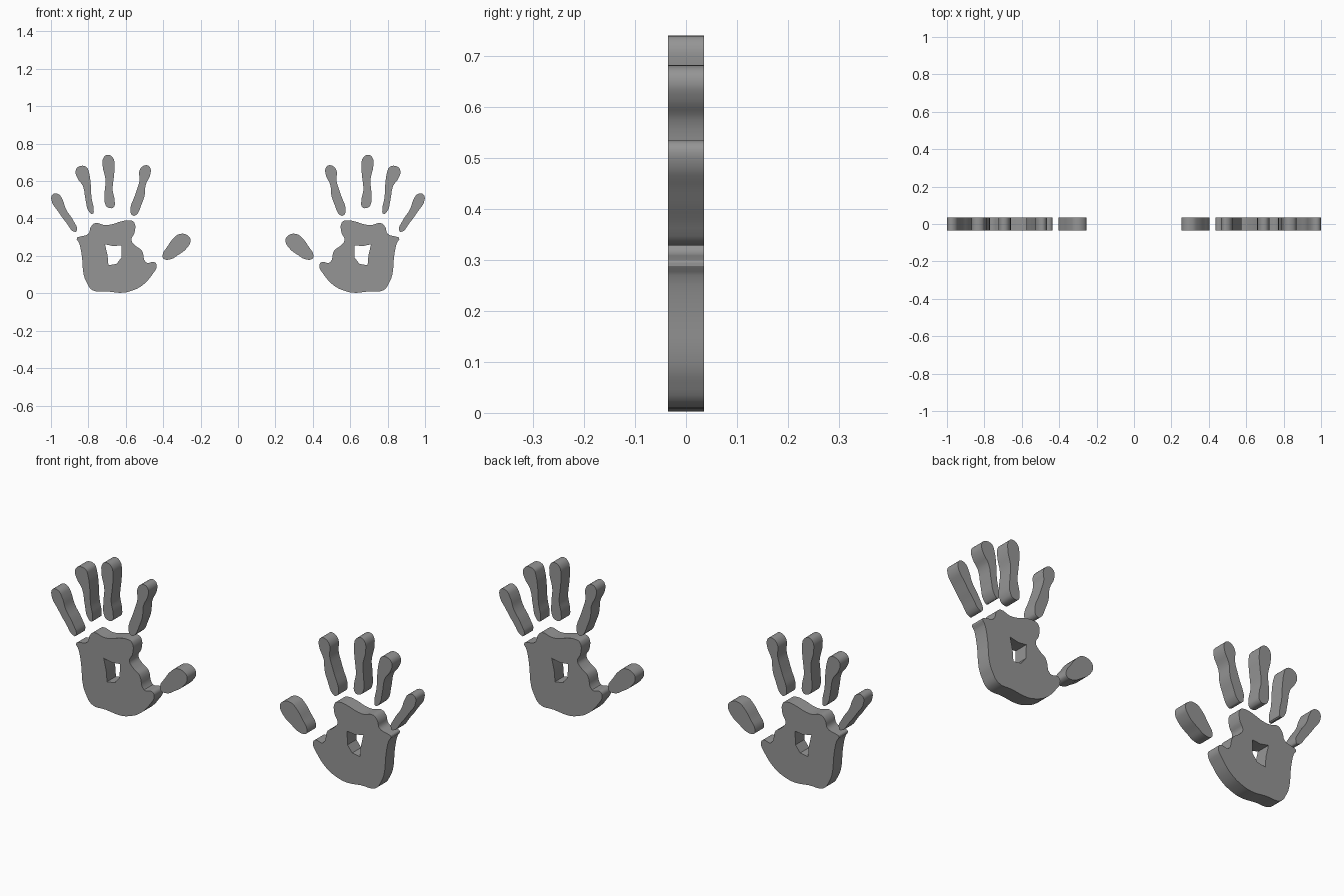
import bpy
import bmesh
import math

cube = bpy.data.objects.get("Cube")
if cube:
    bpy.data.objects.remove(cube, do_unlink=True)

HALF_DEPTH = 0.035

# One plain colour for everything
grey = bpy.data.materials.new("mid_grey")
grey.use_nodes = True
colour = (0.3, 0.3, 0.3, 1)
grey.diffuse_color = colour
grey.node_tree.nodes["Principled BSDF"].inputs["Base Color"].default_value = colour

# Outlines of the left hand in (x, z)
palm = [(.862, .295), (.845, .303), (.8, .318), (.787, .355), (.764, .375),
        (.713, .365), (.67, .37), (.633, .382), (.58, .39), (.556, .38),
        (.553, .325), (.57, .285), (.546, .253), (.515, .23), (.49, .164),
        (.447, .167), (.435, .15), (.46, .098), (.515, .04), (.57, .013),
        (.615, .003), (.7, .01), (.777, .016), (.81, .06), (.825, .1),
        (.835, .2), (.85, .27)]
palm_hole = [(.622, .257), (.665, .252), (.711, .262), (.697, .2),
             (.693, .15), (.65, .157), (.624, .19)]
little_finger = [(.99, .53), (.998, .5), (.96, .435), (.92, .38), (.872, .328),
                 (.862, .335), (.88, .388), (.92, .45), (.938, .5), (.96, .53)]
ring_finger = [(.81, .675), (.85, .678), (.868, .655), (.858, .615),
               (.83, .575), (.815, .5), (.797, .437), (.777, .425),
               (.772, .45), (.783, .51), (.788, .59), (.798, .65)]
middle_finger = [(.66, .685), (.67, .727), (.697, .74), (.718, .727),
                 (.724, .685), (.708, .605), (.713, .54), (.707, .47),
                 (.692, .457), (.665, .46), (.66, .5), (.67, .55), (.663, .63)]
index_finger = [(.472, .675), (.494, .685), (.526, .658), (.526, .605),
                (.547, .535), (.574, .43), (.56, .415), (.547, .417),
                (.515, .477), (.499, .525), (.494, .578), (.467, .643)]
thumb = [(.254, .285), (.27, .31), (.312, .317), (.344, .295), (.376, .252),
         (.403, .205), (.398, .185), (.36, .182), (.323, .203), (.275, .24)]


def add_loop(curve, points, side, handle):
    """Add one closed outline to a flat curve, flipped in x for side -1."""
    spline = curve.splines.new("BEZIER")
    spline.bezier_points.add(len(points) - 1)
    for knot, (x, z) in zip(spline.bezier_points, points):
        knot.co = (x * side, z, 0)
        knot.handle_left_type = knot.handle_right_type = handle
    spline.use_cyclic_u = True


def slab(name, outline, side, hole=None):
    """Extrude an outline, with an optional hole, into an upright slab."""
    curve = bpy.data.curves.new(name, "CURVE")
    curve.dimensions = "2D"
    curve.fill_mode = "BOTH"
    curve.resolution_u = 4
    curve.extrude = HALF_DEPTH
    add_loop(curve, outline, side, "AUTO")
    if hole:
        add_loop(curve, hole, side, "VECTOR")
    obj = bpy.data.objects.new(name, curve)
    bpy.context.collection.objects.link(obj)
    obj.rotation_euler.x = math.pi / 2

    # Turn the curve into a closed mesh
    bpy.ops.object.select_all(action="DESELECT")
    obj.select_set(True)
    bpy.context.view_layer.objects.active = obj
    bpy.ops.object.convert(target="MESH")
    bpy.ops.object.transform_apply(location=False, rotation=True, scale=False)
    bm = bmesh.new()
    bm.from_mesh(obj.data)
    bmesh.ops.remove_doubles(bm, verts=bm.verts, dist=0.0001)
    bmesh.ops.recalc_face_normals(bm, faces=bm.faces)
    bm.to_mesh(obj.data)
    bm.free()
    obj.data.materials.clear()
    obj.data.materials.append(grey)
    bpy.ops.object.shade_smooth_by_angle(angle=math.radians(30))
    return obj


# Two mirrored hands
fingers = {
    "little_finger": little_finger,
    "ring_finger": ring_finger,
    "middle_finger": middle_finger,
    "index_finger": index_finger,
    "thumb": thumb,
}
for label, side in (("left", 1), ("right", -1)):
    slab(label + "_palm", palm, side, palm_hole)
    for finger, outline in fingers.items():
        slab(label + "_" + finger, outline, side)
